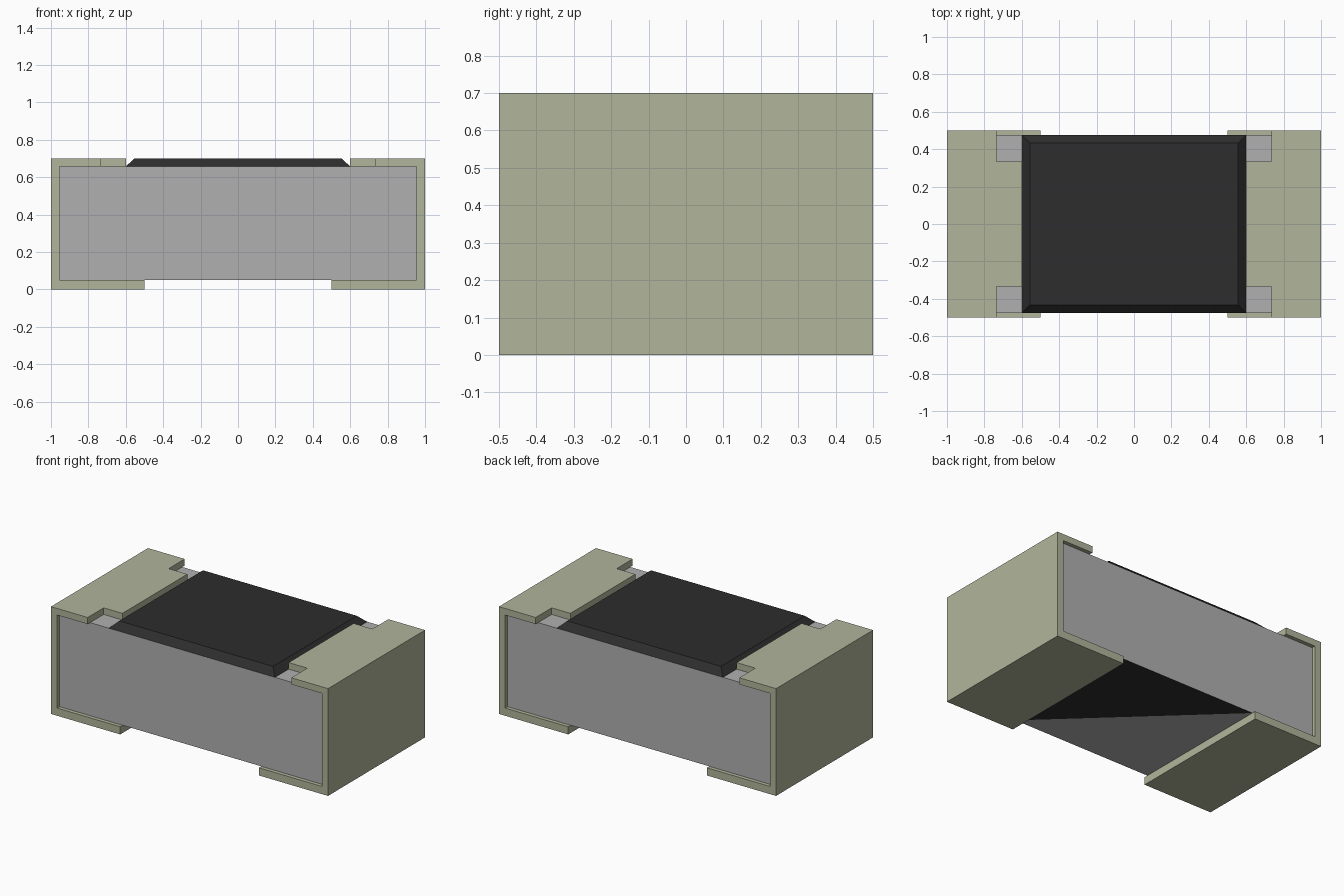
import bpy
import bmesh
from mathutils import Vector

cube = bpy.data.objects.get("Cube")
if cube:
    bpy.data.objects.remove(cube, do_unlink=True)


def material(name, rgb):
    m = bpy.data.materials.new(name)
    m.use_nodes = True
    m.diffuse_color = (*rgb, 1)
    bsdf = next(n for n in m.node_tree.nodes if n.type == 'BSDF_PRINCIPLED')
    bsdf.inputs["Base Color"].default_value = (*rgb, 1)
    return m


METAL = material("olive_metal", (0.440, 0.462, 0.323))
CERAMIC = material("grey_ceramic", (0.434, 0.434, 0.434))
BLACK = material("black_coating", (0.026, 0.026, 0.026))

# Shared dimensions
HY = 0.475            # half depth of body and coating
BX = 0.955            # half length of body
Z0, Z1, TOP = 0.05, 0.657, 0.70
FOOT, LIP, TAB = 0.50, 0.735, 0.60
TAB_Y = 0.335


def finish(bm, name, *mats):
    bmesh.ops.recalc_face_normals(bm, faces=bm.faces[:])
    me = bpy.data.meshes.new(name)
    bm.to_mesh(me)
    bm.free()
    for m in mats:
        me.materials.append(m)
    ob = bpy.data.objects.new(name, me)
    bpy.context.collection.objects.link(ob)
    return ob


def cut(bm, co, no):
    bmesh.ops.bisect_plane(bm, geom=bm.verts[:] + bm.edges[:] + bm.faces[:],
                           plane_co=co, plane_no=no)


def box(bm, hx, hy, z0, z1):
    bmesh.ops.create_cube(bm, size=1)
    for v in bm.verts:
        v.co = (v.co.x * 2 * hx, v.co.y * 2 * hy, z0 if v.co.z < 0 else z1)


# Ceramic body, with a dark triangular half on the exposed underside
bm = bmesh.new()
box(bm, BX, HY, Z0, Z1)
for x in (-FOOT, FOOT):
    cut(bm, (x, 0, 0), (1, 0, 0))


def vert_at(co):
    return min(bm.verts, key=lambda v: (v.co - Vector(co)).length)


bmesh.ops.connect_verts(bm, verts=[vert_at((-FOOT, HY, Z0)), vert_at((FOOT, -HY, Z0))])
for f in bm.faces:
    c = f.calc_center_median()
    if len(f.verts) == 3 and c.z < Z0 + 0.01 and c.y > 0:
        f.material_index = 1
finish(bm, "ceramic_body", CERAMIC, BLACK)

# Protective coating with sloped edges
bm = bmesh.new()
box(bm, 0.60, HY, Z1, TOP)
for v in bm.verts:
    if v.co.z > Z1 + 0.01:
        v.co.x *= 0.555 / 0.60
        v.co.y *= 0.432 / HY
finish(bm, "top_coating", BLACK)


# Wrap-around end caps: C profile, with a narrower tab drawn out of the top lip
def end_cap(name, side):
    bm = bmesh.new()
    profile = [(FOOT, 0), (1, 0), (1, TOP), (LIP, TOP), (LIP, Z1),
               (BX, Z1), (BX, Z0), (FOOT, Z0)]
    face = bm.faces.new([bm.verts.new((x, -0.5, z)) for x, z in profile])
    ext = bmesh.ops.extrude_face_region(bm, geom=[face], use_keep_orig=True)
    moved = [g for g in ext["geom"] if isinstance(g, bmesh.types.BMVert)]
    bmesh.ops.translate(bm, verts=moved, vec=(0, 1, 0))
    for y in (-TAB_Y, TAB_Y):
        cut(bm, (0, y, 0), (0, 1, 0))
    lip = [f for f in bm.faces
           if all(abs(v.co.x - LIP) < 1e-4 and abs(v.co.y) < TAB_Y + 1e-3 for v in f.verts)]
    ext = bmesh.ops.extrude_face_region(bm, geom=lip)
    moved = [g for g in ext["geom"] if isinstance(g, bmesh.types.BMVert)]
    bmesh.ops.translate(bm, verts=moved, vec=(TAB - LIP, 0, 0))
    for v in bm.verts:
        v.co.x *= side
    finish(bm, name, METAL)


end_cap("left_end_cap", 1)
end_cap("right_end_cap", -1)
